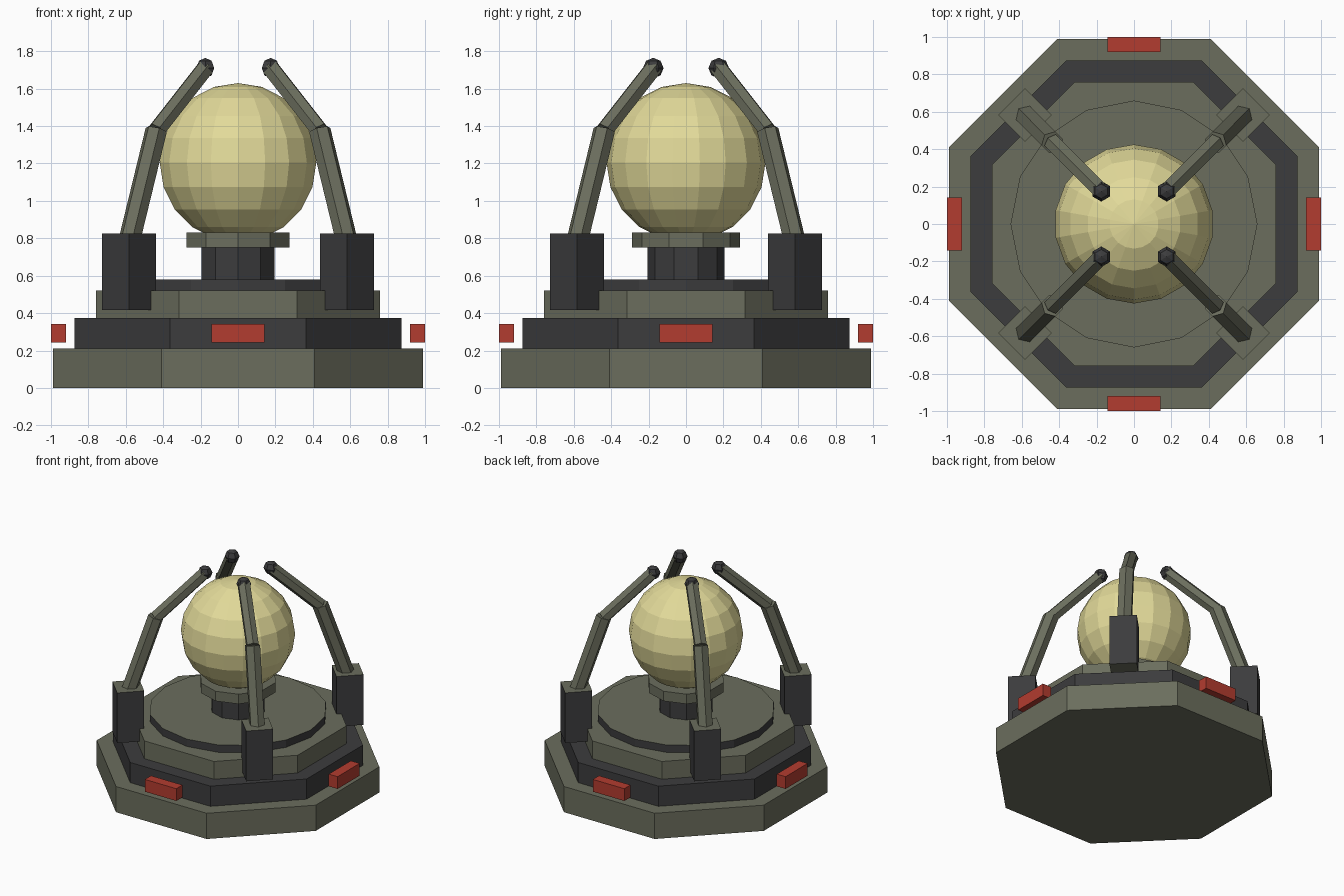
import bpy, bmesh, math
from mathutils import Matrix, Vector

if "Cube" in bpy.data.objects:
    bpy.data.objects.remove(bpy.data.objects["Cube"])


def material(name, rgb):
    m = bpy.data.materials.new(name)
    m.diffuse_color = (*rgb, 1)
    m.use_nodes = True
    m.node_tree.nodes["Principled BSDF"].inputs["Base Color"].default_value = m.diffuse_color
    return m


OLIVE = material("olive grey", (0.147, 0.155, 0.110))
DARK = material("dark grey", (0.045, 0.045, 0.047))
RED = material("red", (0.45, 0.045, 0.029))
PALE = material("pale yellow", (0.76, 0.70, 0.32))


def finish(bm, name, mat, cap_mat=None):
    """Turn a bmesh into an object; horizontal faces can take a second colour."""
    bm.normal_update()
    me = bpy.data.meshes.new(name)
    me.materials.append(mat)
    if cap_mat:
        me.materials.append(cap_mat)
        for f in bm.faces:
            f.material_index = 1 if abs(f.normal.z) > 0.9 else 0
    bm.to_mesh(me)
    bm.free()
    ob = bpy.data.objects.new(name, me)
    bpy.context.collection.objects.link(ob)
    return ob


def prism(name, sides, r, p0, p1, mat, cap_mat=None, turn=0.0):
    """Regular prism running from point p0 to point p1."""
    p0, p1 = Vector(p0), Vector(p1)
    d = p1 - p0
    rot = Matrix.Rotation(turn, 4, 'Z')
    if d.x or d.y:
        rot = d.to_track_quat('Z', 'Y').to_matrix().to_4x4()
    bm = bmesh.new()
    bmesh.ops.create_cone(bm, cap_ends=True, segments=sides, radius1=r, radius2=r,
                          depth=d.length, matrix=Matrix.Translation((p0 + p1) / 2) @ rot)
    return finish(bm, name, mat, cap_mat)


def box(name, size, centre, turn, mat, cap_mat=None):
    """Box placed at centre, then swung round the model's axis."""
    bm = bmesh.new()
    bmesh.ops.create_cube(bm, size=1, matrix=Matrix.Rotation(turn, 4, 'Z')
                          @ Matrix.Translation(centre) @ Matrix.Diagonal((*size, 1)))
    return finish(bm, name, mat, cap_mat)


def ball(name, segs, rings, r, centre, mat):
    bm = bmesh.new()
    bmesh.ops.create_uvsphere(bm, u_segments=segs, v_segments=rings, radius=r,
                              matrix=Matrix.Translation(centre))
    return finish(bm, name, mat)


# Stepped octagonal base
for name, apothem, z0, z1, mat in (("base_tier", 0.99, 0, 0.21, OLIVE),
                                   ("middle_tier", 0.875, 0.21, 0.375, DARK),
                                   ("upper_tier", 0.76, 0.375, 0.52, OLIVE)):
    prism(name, 8, apothem / math.cos(math.pi / 8), (0, 0, z0), (0, 0, z1), mat,
          turn=math.pi / 8)

# Platform, neck, collar and globe
prism("platform_disc", 16, 0.66, (0, 0, 0.52), (0, 0, 0.58), DARK, OLIVE)
prism("neck", 10, 0.205, (0, 0, 0.58), (0, 0, 0.75), DARK)
prism("collar", 10, 0.29, (0, 0, 0.75), (0, 0, 0.83), OLIVE)
ball("globe", 18, 10, 0.425, (0, 0, 1.205), PALE)

# Red marker blocks on the four sides
for i in range(4):
    box(f"marker_{i}", (0.285, 0.08, 0.10), (0, -0.96, 0.293), i * math.pi / 2, RED)

# Four diagonal posts, each with a bent arm and a tip
for sx, sy in ((1, 1), (-1, 1), (-1, -1), (1, -1)):
    tag = ("back" if sy > 0 else "front") + ("_right" if sx > 0 else "_left")
    at = lambda d, z: (sx * d, sy * d, z)
    box(f"post_{tag}", (0.203, 0.203, 0.41), (0.583 * math.sqrt(2), 0, 0.622),
        math.atan2(sy, sx), DARK, OLIVE)
    prism(f"lower_arm_{tag}", 6, 0.06, at(0.583, 0.78), at(0.437, 1.38), OLIVE)
    prism(f"upper_arm_{tag}", 6, 0.05, at(0.437, 1.375), at(0.175, 1.71), OLIVE)
    ball(f"arm_tip_{tag}", 6, 4, 0.055, at(0.175, 1.71), DARK)
